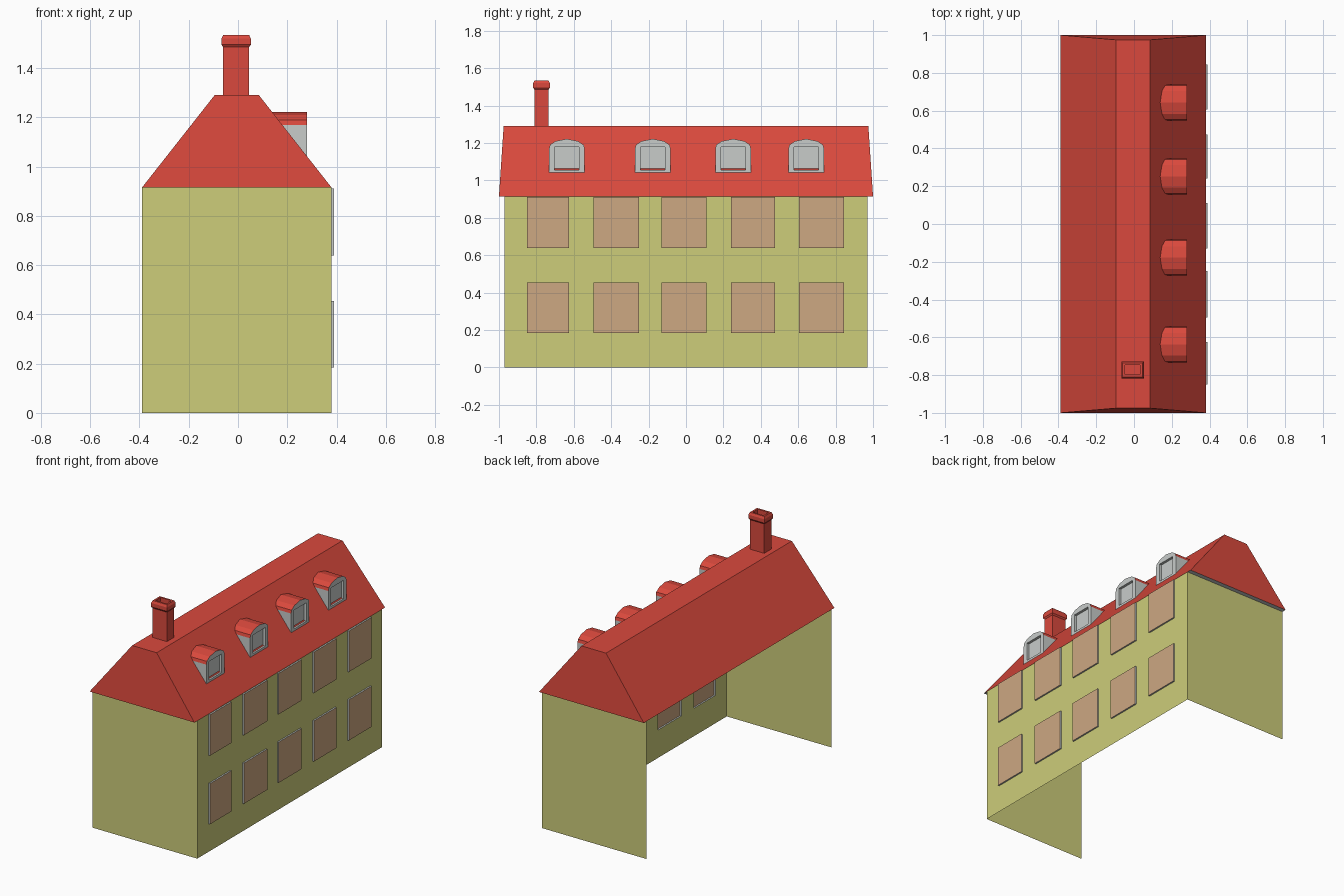
import bpy

if "Cube" in bpy.data.objects:
    bpy.data.objects.remove(bpy.data.objects["Cube"])

def material(name, rgb):
    m = bpy.data.materials.new(name)
    lin = [((c / 255 + 0.055) / 1.055) ** 2.4 for c in rgb]
    m.diffuse_color = (*lin, 1)
    m.use_nodes = True
    m.node_tree.nodes["Principled BSDF"].inputs["Base Color"].default_value = m.diffuse_color
    return m

WALL = material("yellow plaster", (205, 205, 122))
ROOF = material("red tile", (218, 73, 61))
PANE = material("tan pane", (205, 168, 130))
GREY = material("light grey", (200, 204, 202))

def build(name, verts, faces, mats, indices=None):
    me = bpy.data.meshes.new(name)
    me.from_pydata(verts, [], faces)
    for m in mats:
        me.materials.append(m)
    for p, i in zip(me.polygons, indices or [0] * len(faces)):
        p.material_index = i
    me.update()
    ob = bpy.data.objects.new(name, me)
    bpy.context.collection.objects.link(ob)
    return ob

XL, XR, XW = -0.39, 0.38, 0.39
YW, ZE, ZT = 0.97, 0.915, 1.29

# End walls (the left side is open)
for name, s in (("front_wall", -1), ("back_wall", 1)):
    quad = [(XL, s * YW, 0), (XR, s * YW, 0), (XR, s * YW, ZE), (XL, s * YW, ZE)]
    build(name, quad, [(0, 1, 2, 3)[::-s]], [WALL])

# Long wall: grid of cells, window cells pushed outwards with grey reveals
ys = [-YW, -0.85, -0.625, -0.495, -0.25, -0.13, 0.11, 0.24, 0.475, 0.605, 0.845, YW]
zs = [0, 0.185, 0.455, 0.64, 0.912, ZE]
verts, faces, idx = [], [], []

def add_quad(pts, mat):
    n = len(verts)
    verts.extend(pts)
    faces.append((n, n + 1, n + 2, n + 3))
    idx.append(mat)

for i in range(len(ys) - 1):
    for j in range(len(zs) - 1):
        cell = [(ys[i], zs[j]), (ys[i + 1], zs[j]), (ys[i + 1], zs[j + 1]), (ys[i], zs[j + 1])]
        window = i % 2 and j % 2
        add_quad([(XW if window else XR, *c) for c in cell], 1 if window else 0)
        if window:
            for k in range(4):
                a, b = cell[k], cell[(k + 1) % 4]
                add_quad([(XR, *a), (XR, *b), (XW, *b), (XW, *a)], 2)
build("window_wall", verts, faces, [WALL, PANE, GREY], idx)

# Roof with flat ridge
TL, TR, YT = -0.095, 0.085, 0.975
build("roof",
      [(XL, -1, ZE), (XR, -1, ZE), (XR, 1, ZE), (XL, 1, ZE),
       (TL, -YT, ZT), (TR, -YT, ZT), (TR, YT, ZT), (TL, YT, ZT)],
      [(0, 1, 5, 4), (1, 2, 6, 5), (2, 3, 7, 6), (3, 0, 4, 7), (4, 5, 6, 7)], [ROOF])

# Eave undersides at both ends
for name, a, b in (("front_soffit", -1, -YW), ("back_soffit", YW, 1)):
    build(name, [(XL, a, ZE), (XL, b, ZE), (XR, b, ZE), (XR, a, ZE)], [(0, 1, 2, 3)], [GREY])

# Dormers with arched red tops and recessed windows
def roof_x(z):
    return XR + (TR - XR) * (z - ZE) / (ZT - ZE)

def dormer(name, y):
    xf, xr = 0.28, 0.263
    out = [(-0.095, 1.042), (0.095, 1.042), (0.095, 1.17), (0.09, 1.19), (0.06, 1.21),
           (0, 1.222), (-0.06, 1.21), (-0.09, 1.19), (-0.095, 1.17)]
    hole = [(-0.065, 1.057), (0.065, 1.057), (0.065, 1.18), (-0.065, 1.18)]
    v = [(xf, y + a, z) for a, z in out]                  # 0-8 front outline
    v += [(roof_x(z), y + a, z) for a, z in out]          # 9-17 on the roof
    v += [(xf, y + a, z) for a, z in hole]                # 18-21 opening
    v += [(xr, y + a, z) for a, z in hole]                # 22-25 recess
    f = [(0, 1, 19, 18), (1, 2, 3, 20, 19), (3, 4, 5, 6, 7, 21, 20), (7, 8, 0, 18, 21),
         (22, 23, 24, 25)]
    f += [(18 + k, 18 + (k + 1) % 4, 22 + (k + 1) % 4, 22 + k) for k in range(4)]
    m = [0] * len(f)
    for k in range(1, 9):
        n = (k + 1) % 9
        f.append((k, k + 9, n + 9, n))
        m.append(1 if 2 <= k <= 7 else 0)
    build(name, v, f, [GREY, ROOF], m)

for i, y in enumerate((-0.637, -0.178, 0.252, 0.643)):
    dormer(f"dormer_{i + 1}", y)

# Chimney: stacked rectangular rings with a bulging hollow cap
rings = [(0, 1.28), (0, 1.485), (0.007, 1.495), (0.007, 1.52), (0, 1.535),
         (-0.012, 1.535), (-0.012, 1.49)]
v, f = [], []
for o, z in rings:
    x0, x1, y0, y1 = -0.06 - o, 0.045 + o, -0.81 - o, -0.735 + o
    v += [(x0, y0, z), (x1, y0, z), (x1, y1, z), (x0, y1, z)]
for r in range(len(rings) - 1):
    for k in range(4):
        n = (k + 1) % 4
        f.append((4 * r + k, 4 * r + n, 4 * r + 4 + n, 4 * r + 4 + k))
last = 4 * (len(rings) - 1)
f.append((last, last + 1, last + 2, last + 3))
build("chimney", v, f, [ROOF])
